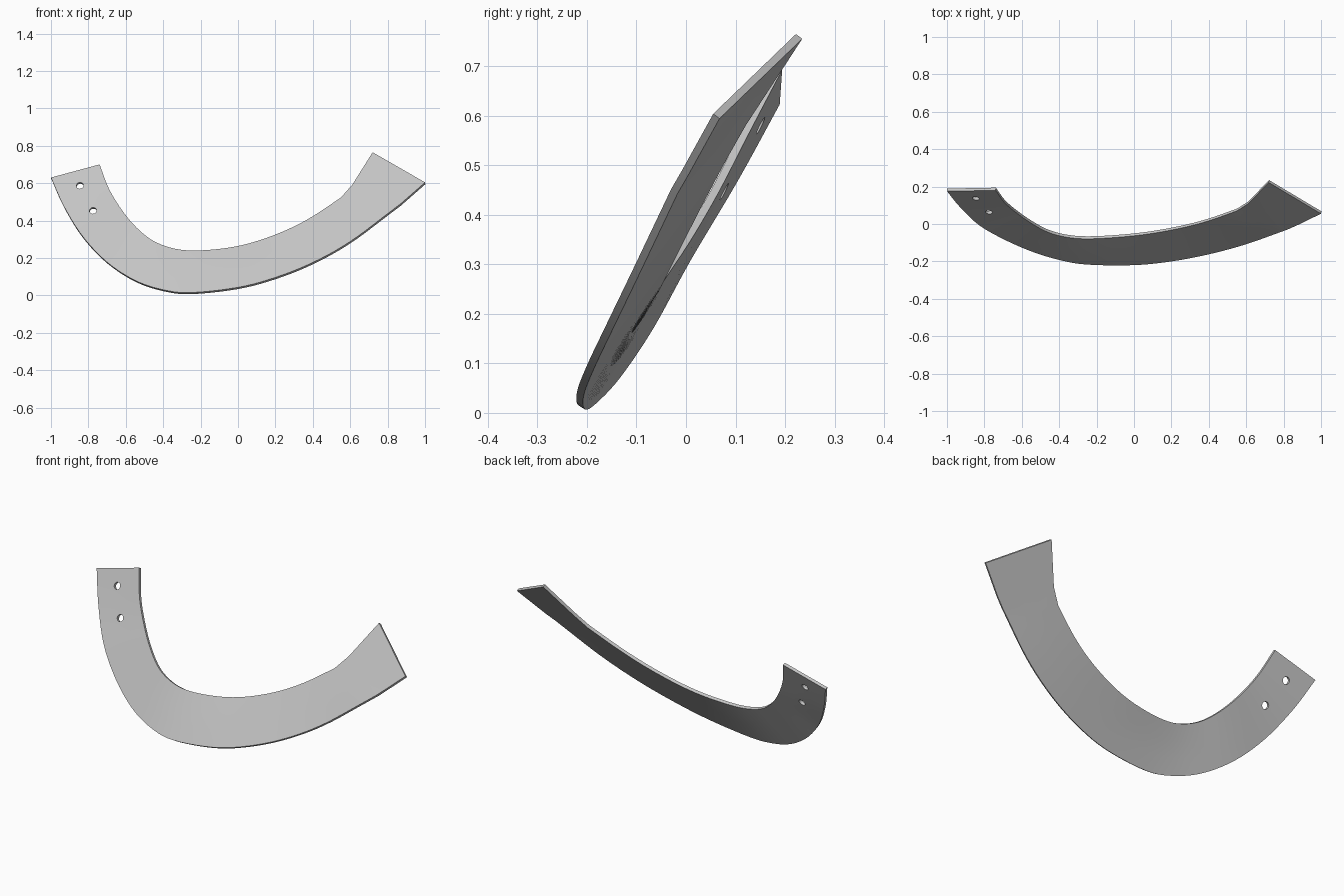
import bpy, bmesh, math
from mathutils import Vector

cube = bpy.data.objects.get("Cube")
if cube:
    bpy.data.objects.remove(cube)

THICK = 0.016
STEPS = 5

# Matching points on the lower and upper rail of the band, end to end
LOWER = [(-1, .175, .63), (-.93, .09, .475), (-.83, -.005, .315), (-.7, -.08, .178),
         (-.55, -.146, .08), (-.4, -.192, .03), (-.25, -.217, .015), (0, -.22, .043),
         (.2, -.2, .096), (.4, -.162, .176), (.6, -.108, .288), (.82, -.03, .452)]
UPPER = [(-.74, .18, .70), (-.69, .112, .57), (-.62, .053, .455), (-.54, -.002, .36),
         (-.45, -.048, .29), (-.34, -.074, .25), (-.22, -.079, .24), (-.05, -.068, .255),
         (.1, -.05, .29), (.26, -.02, .35), (.4, .017, .423), (.55, .07, .523)]
# Creased end tab beyond the sweep
LOWER_TAB = [(.87, -.008, .49), (1, .055, .604)]
UPPER_TAB = [(.61, .108, .59), (.72, .222, .765)]


def smooth_rail(points):
    """Sample a smooth curve through the points."""
    p = [Vector(c) for c in points]
    p = [2 * p[0] - p[1]] + p + [2 * p[-1] - p[-2]]
    out = []
    for a, b, c, d in zip(p, p[1:], p[2:], p[3:]):
        for k in range(STEPS):
            t = k / STEPS
            out.append(b + (c - a) * t / 2 + (a - 2.5 * b + 2 * c - d / 2) * t * t
                       + (1.5 * (b - c) + (d - a) / 2) * t ** 3)
    return out + [p[-2]]


# Band surface between the rails
lower = smooth_rail(LOWER) + [Vector(c) for c in LOWER_TAB]
upper = smooth_rail(UPPER) + [Vector(c) for c in UPPER_TAB]
bm = bmesh.new()
rows = [[bm.verts.new(a.lerp(b, k / 3)) for k in range(4)] for a, b in zip(lower, upper)]
for r, s in zip(rows, rows[1:]):
    for k in range(3):
        bm.faces.new((r[k], s[k], s[k + 1], r[k + 1]))
mesh = bpy.data.meshes.new("curved_band")
bm.to_mesh(mesh)
bm.free()
band = bpy.data.objects.new("curved_band", mesh)
bpy.context.collection.objects.link(band)

grey = bpy.data.materials.new("light_grey")
grey.use_nodes = True
grey.diffuse_color = (.55, .55, .55, 1)
grey.node_tree.nodes["Principled BSDF"].inputs["Base Color"].default_value = grey.diffuse_color
mesh.materials.append(grey)

# Plate thickness, growing backwards
solid = band.modifiers.new("thickness", 'SOLIDIFY')
solid.thickness = THICK
solid.offset = -1

# Two screw holes through the short arm
axis = Vector((.1, .89, -.44)).to_track_quat('Z', 'Y').to_euler()
cutters = []
for spot in ((-.845, .14, .585), (-.775, .065, .452)):
    bpy.ops.mesh.primitive_cylinder_add(vertices=24, radius=.019, depth=.12,
                                        location=spot, rotation=axis)
    cutter = bpy.context.object
    cutter.name = "hole_cutter"
    cutter.hide_render = True
    cutters.append(cutter)
    cut = band.modifiers.new("screw_hole", 'BOOLEAN')
    cut.object = cutter
    cut.operation = 'DIFFERENCE'
    cut.solver = 'EXACT'

# Apply the modifiers and drop the cutters
bpy.ops.object.select_all(action='DESELECT')
band.select_set(True)
bpy.context.view_layer.objects.active = band
for name in [m.name for m in band.modifiers]:
    bpy.ops.object.modifier_apply(modifier=name)
for cutter in cutters:
    bpy.data.objects.remove(cutter)
bpy.ops.object.shade_smooth_by_angle(angle=math.radians(30))
